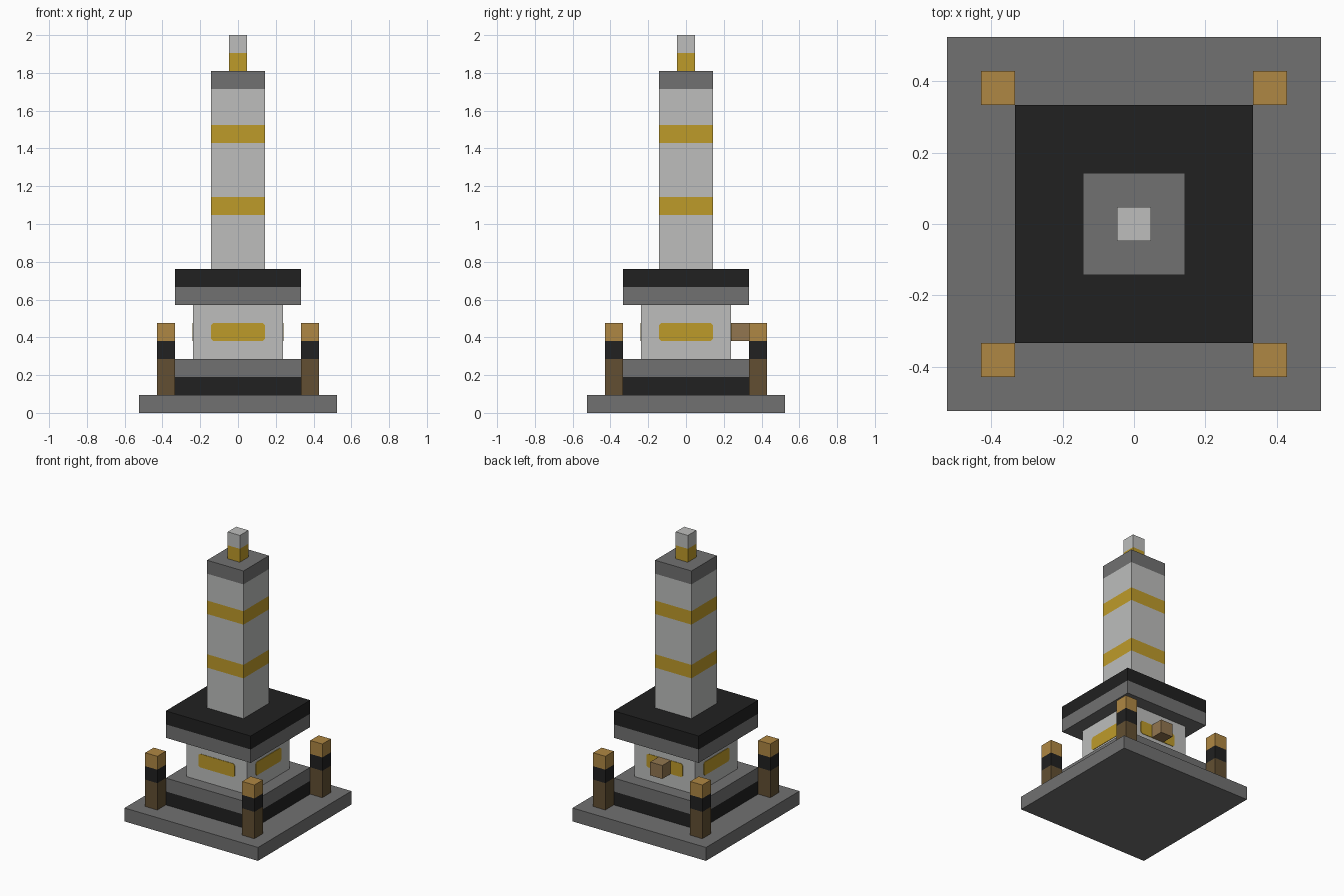
import bpy
import bmesh
import math
from mathutils import Matrix

cube = bpy.data.objects.get("Cube")
if cube:
    bpy.data.objects.remove(cube, do_unlink=True)

U = 2 / 21  # one block


def material(name, rgb):
    mat = bpy.data.materials.new(name)
    mat.use_nodes = True
    mat.diffuse_color = (*rgb, 1)
    mat.node_tree.nodes["Principled BSDF"].inputs["Base Color"].default_value = (*rgb, 1)
    return mat


STONE = material("pale_stone", (0.51, 0.515, 0.505))
GREY = material("grey_stone", (0.165, 0.165, 0.165))
BLACK = material("black_stone", (0.015, 0.015, 0.015))
GOLD = material("gold", (0.515, 0.328, 0.023))
TAN = material("light_wood", (0.428, 0.242, 0.056))
BROWN = material("dark_wood", (0.122, 0.078, 0.032))
KNOB = material("button_wood", (0.287, 0.181, 0.080))


def finish(bm, name, mats):
    bmesh.ops.recalc_face_normals(bm, faces=bm.faces)
    mesh = bpy.data.meshes.new(name)
    bm.to_mesh(mesh)
    bm.free()
    for mat in mats:
        mesh.materials.append(mat)
    obj = bpy.data.objects.new(name, mesh)
    bpy.context.collection.objects.link(obj)
    return obj


def stack(name, width, bottom, layers, x=0, y=0):
    """Square column of coloured layers; all sizes in blocks."""
    bm = bmesh.new()
    mats = list(dict.fromkeys(mat for mat, _ in layers))

    def ring(z):
        return [bm.verts.new(((x + sx * width / 2) * U, (y + sy * width / 2) * U, z * U))
                for sx, sy in ((-1, -1), (1, -1), (1, 1), (-1, 1))]

    z = bottom
    low = ring(z)
    bm.faces.new(low[::-1]).material_index = mats.index(layers[0][0])
    for mat, height in layers:
        z += height
        high = ring(z)
        for i in range(4):
            j = (i + 1) % 4
            face = bm.faces.new((low[i], low[j], high[j], high[i]))
            face.material_index = mats.index(mat)
        low = high
    bm.faces.new(low).material_index = mats.index(layers[-1][0])
    return finish(bm, name, mats)


# Base and tiers
stack("base_slab", 11, 0, [(GREY, 1)])
stack("lower_plinth", 7, 1, [(BLACK, 1), (GREY, 1)])
stack("middle_block", 5, 3, [(STONE, 3)])
stack("upper_slab", 7, 6, [(GREY, 1), (BLACK, 1)])

# Tower with gold bands, and its finial
stack("tower_shaft", 3, 8, [(STONE, 3), (GOLD, 1), (STONE, 3), (GOLD, 1),
                            (STONE, 2), (GREY, 1)])
stack("finial", 1, 19, [(GOLD, 1), (STONE, 1)])

# Corner posts
for side, x in (("right", -4), ("left", 4)):
    for end, y in (("front", -4), ("back", 4)):
        stack(f"{end}_{side}_post", 1, 1, [(BROWN, 2), (BLACK, 1), (TAN, 1)], x, y)

# Button on the back of the middle block
stack("back_button", 1, 4, [(KNOB, 1)], 0, 3)

# Gold panels with clipped corners on each side of the middle block
for i, side in enumerate(("front", "left", "back", "right")):
    bm = bmesh.new()
    w, h, c, depth = 1.5 * U, 0.5 * U, 0.012, 0.003
    outline = [(w - c, h), (w, h - c), (w, c - h), (w - c, -h),
               (c - w, -h), (-w, c - h), (-w, h - c), (c - w, h)]
    face = bm.faces.new([bm.verts.new((px, -2.5 * U, 4.5 * U + pz)) for px, pz in outline])
    sweep = bmesh.ops.extrude_face_region(bm, geom=[face])["geom"]
    moved = [v for v in sweep if isinstance(v, bmesh.types.BMVert)]
    bmesh.ops.translate(bm, vec=(0, -depth, 0), verts=moved)
    bm.transform(Matrix.Rotation(i * math.pi / 2, 4, "Z"))
    finish(bm, f"{side}_panel", [GOLD])
